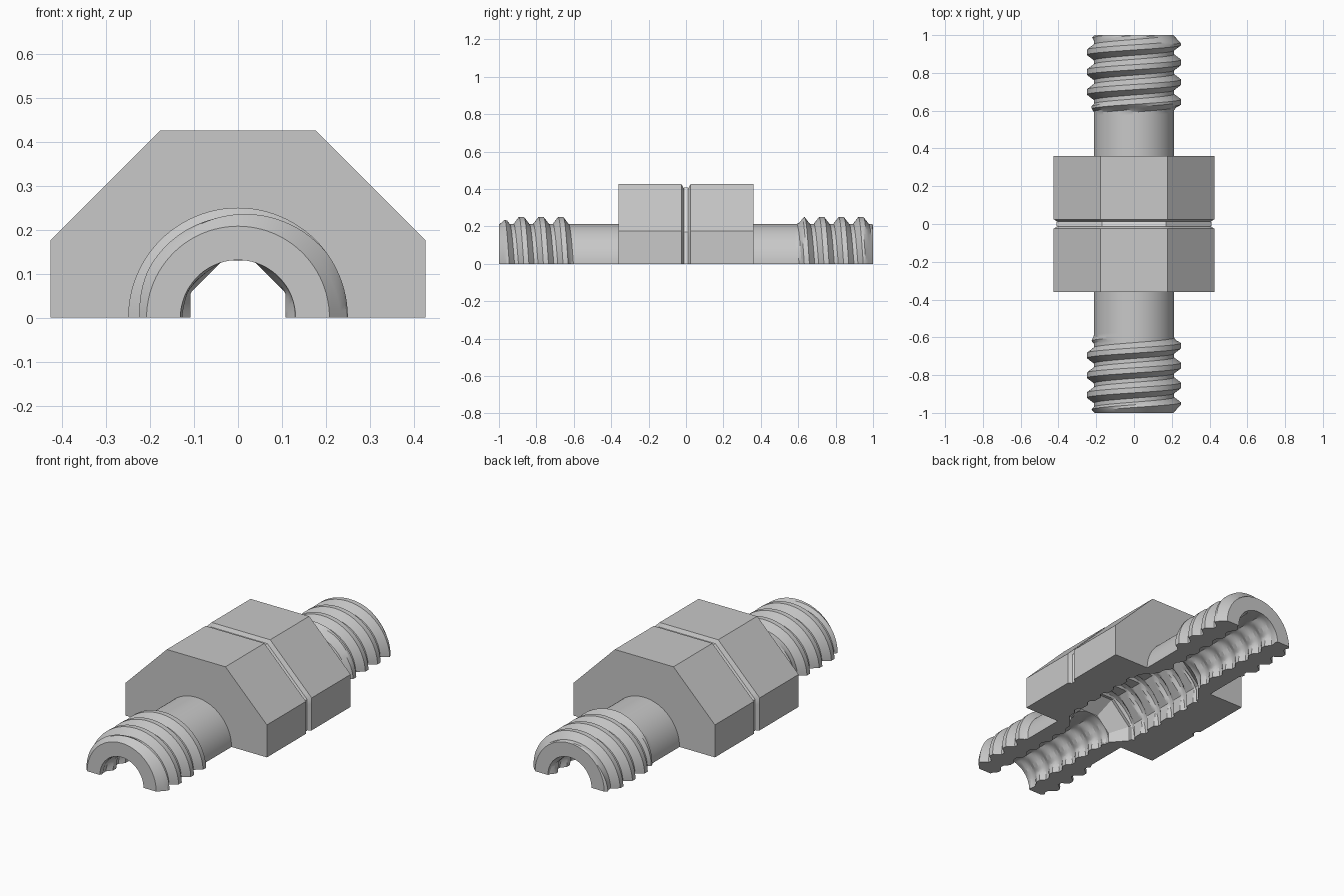
import bpy
import bmesh
import math

cube = bpy.data.objects.get("Cube")
if cube:
    bpy.data.objects.remove(cube, do_unlink=True)

SEGS = 48          # steps around the half circle
PITCH = 0.105      # thread pitch


def material(name, value):
    m = bpy.data.materials.new(name)
    m.use_nodes = True
    color = (value, value, value, 1)
    m.diffuse_color = color
    m.node_tree.nodes["Principled BSDF"].inputs["Base Color"].default_value = color
    return m


grey = material("plain grey", 0.58)
light = material("pale grey", 0.9)


def finish(name, bm, mat):
    bmesh.ops.remove_doubles(bm, verts=bm.verts, dist=0.00005)
    bmesh.ops.recalc_face_normals(bm, faces=bm.faces)
    mesh = bpy.data.meshes.new(name)
    bm.to_mesh(mesh)
    bm.free()
    mesh.materials.append(mat)
    obj = bpy.data.objects.new(name, mesh)
    bpy.context.collection.objects.link(obj)
    bpy.ops.object.select_all(action='DESELECT')
    obj.select_set(True)
    bpy.context.view_layer.objects.active = obj
    bpy.ops.object.shade_smooth_by_angle(angle=math.radians(25))


def loft(name, stations, outer, inner, mat, place=lambda s, a: s):
    """Half shell along y; outer and inner give the radius at (y, angle)."""
    bm = bmesh.new()
    rings = []
    angles = [math.pi * i / SEGS for i in range(SEGS + 1)]
    for s in stations:
        ring = []
        for radius, order in ((outer, angles), (inner, angles[::-1])):
            for a in order:
                y = place(s, a)
                r = radius(y, a)
                ring.append(bm.verts.new((r * math.cos(a), y, r * math.sin(a))))
        rings.append(ring)
    count = len(rings[0])
    for lower, upper in zip(rings, rings[1:]):
        for i in range(count):
            j = (i + 1) % count
            bm.faces.new((lower[i], lower[j], upper[j], upper[i]))
    for ring in (rings[0], rings[-1]):
        for i in range(SEGS):
            bm.faces.new((ring[i], ring[i + 1], ring[-2 - i], ring[-1 - i]))
    finish(name, bm, mat)


def clamp(value, low=0.0, high=1.0):
    return max(low, min(high, value))


def octagon(apothem, a):
    return apothem / math.cos((a + math.pi / 8) % (math.pi / 4) - math.pi / 8)


def interpolate(points, y):
    for (y0, r0), (y1, r1) in zip(points, points[1:]):
        if y <= y1:
            return r0 + (r1 - r0) * max(0, y - y0) / (y1 - y0)
    return points[-1][1]


def crest(y, a, offset):
    """Trapezoid thread form, 0 at the root and 1 at the crest."""
    phase = (y - offset + PITCH * a / math.tau) / PITCH
    distance = abs(phase - round(phase))
    return clamp((0.4 - distance) / 0.27)


# Octagonal centre block with a chamfered groove and a faceted cavity
body_profile = [(-0.36, 0.426), (-0.025, 0.426), (-0.012, 0.405),
                (0.012, 0.405), (0.025, 0.426), (0.36, 0.426)]
cavity = [(-0.36, 0.13), (-0.28, 0.2), (0.28, 0.2), (0.36, 0.13)]
block_ys = {y for y, r in body_profile} | {y for y, r in cavity}
block_ys |= {-0.264 + 0.0088 * i for i in range(61)}


def block_inner(y, a):
    # Round thread recesses break through the middle of each flat
    flat = octagon(interpolate(cavity, y), a)
    if abs(y) < 0.26:
        return max(flat, 0.175 + 0.043 * crest(y, a, 0))
    return flat


loft("octagonal_block", sorted(block_ys),
     lambda y, a: octagon(interpolate(body_profile, y), a), block_inner, grey)

# Thin pale band on the groove floor
loft("groove_band", [-0.01, 0.01],
     lambda y, a: octagon(0.409, a), lambda y, a: octagon(0.404, a), light)


def bore_ridge(a):
    """Flat-sided opening left between the inner thread ridges."""
    c, s = abs(math.cos(a)) + 1e-6, math.sin(a) + 1e-6
    return min(0.108 / c, 0.165 / (c + s), 0.13 / s)


# Threaded pipe at each end, with rings that follow the helix
for name, low, high, offset in (("front_pipe", -1, -0.36, -0.775 + PITCH / 4),
                                ("back_pipe", 0.36, 1, 0.83 + PITCH / 4)):
    fractions = (-0.4, -0.265, -0.13, 0, 0.13, 0.265, 0.4, 0.5)
    stations = [offset + PITCH * (k + f) for k in range(-7, 8) for f in fractions]

    def helix(s, a):
        return clamp(s - PITCH * a / math.tau, low, high)

    def pipe_outer(y, a):
        d = abs(y)
        r = 0.213 + 0.037 * clamp((d - 0.6) / 0.03) * crest(y, a, offset)
        return min(r, 0.208 + 0.95 * (1 - d))

    def pipe_inner(y, a):
        d = abs(y)
        fade = clamp((d - 0.38) / 0.03) * clamp((0.995 - d) / 0.03)
        return 0.131 + (bore_ridge(a) - 0.131) * fade * crest(y, a, offset)

    loft(name, stations, pipe_outer, pipe_inner, grey, helix)
